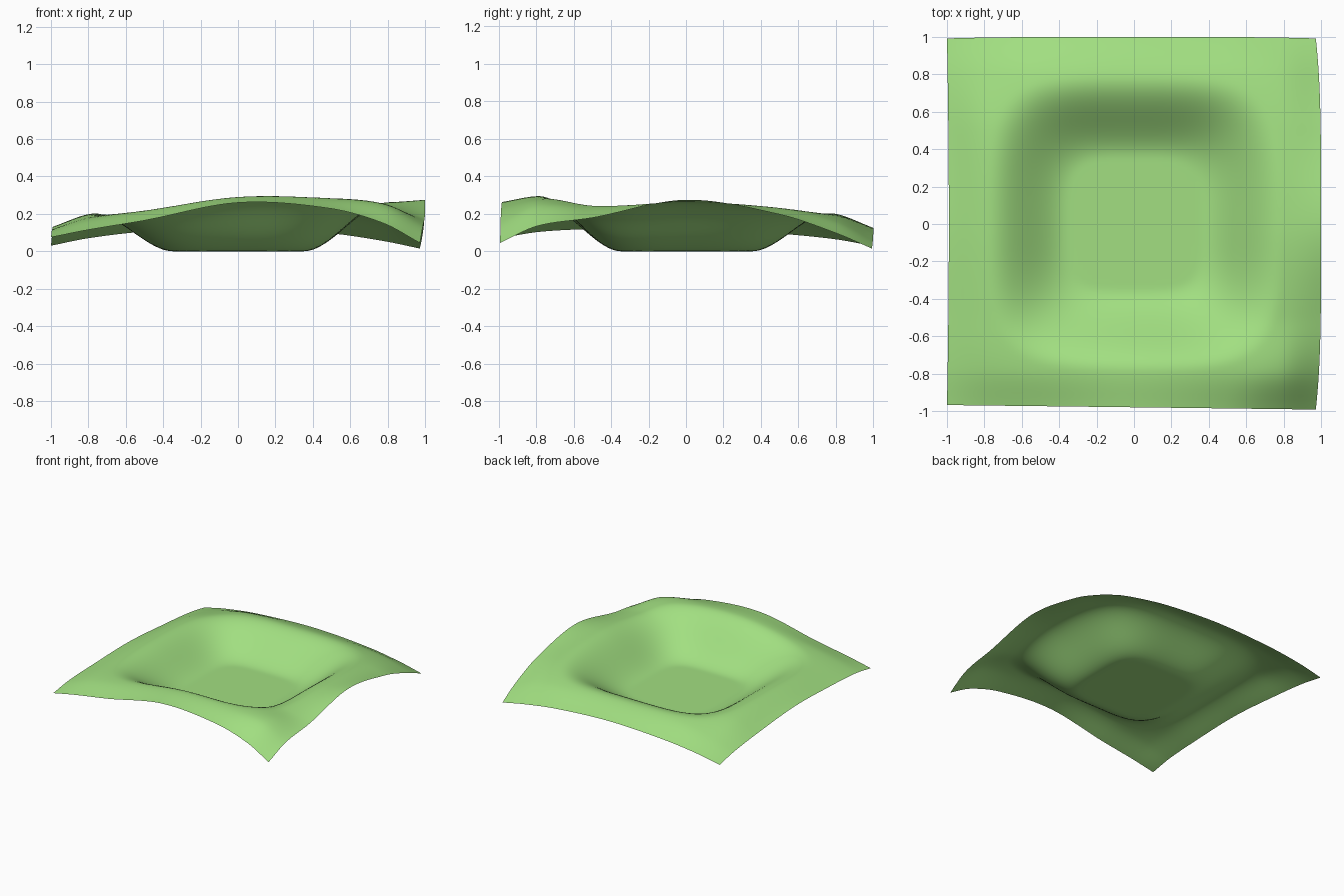
import bpy, bmesh

if "Cube" in bpy.data.objects:
    bpy.data.objects.remove(bpy.data.objects["Cube"])

# Heights of the draped rim on a coarse net (rows run front to back, columns left to right)
NODES = [-1, -0.8, -0.5, 0, 0.5, 0.8, 1]
RIM = [
    [.075, .115, .165, .260, .230, .150, .045],
    [.105, .165, .215, .290, .282, .245, .135],
    [.120, .185, .215, .270, .270, .235, .180],
    [.130, .200, .220, .250, .260, .262, .275],
    [.095, .185, .220, .230, .230, .230, .198],
    [.065, .130, .188, .200, .190, .160, .100],
    [.030, .070, .105, .125, .097, .055, .015],
]
STEPS = 80


def spline(values, t):
    """Smooth curve through values placed at NODES."""
    last = len(NODES) - 1
    i = max(k for k in range(last) if NODES[k] <= t)

    def slope(k):
        a, b = max(k - 1, 0), min(k + 1, last)
        return (values[b] - values[a]) / (NODES[b] - NODES[a])

    h = NODES[i + 1] - NODES[i]
    s = (t - NODES[i]) / h
    return ((2*s**3 - 3*s**2 + 1) * values[i] + (s**3 - 2*s**2 + s) * h * slope(i)
            + (3*s**2 - 2*s**3) * values[i + 1] + (s**3 - s**2) * h * slope(i + 1))


def wall(x, y):
    """0 on the flat floor, rising to 1 on the rounded-square rim."""
    r = (x**4 + y**4) ** 0.25
    s = min(max((r - 0.35) / 0.45, 0), 1)
    return s * s * (3 - 2 * s)


# Draped square cloth with a flat sunken middle
bm = bmesh.new()
bmesh.ops.create_grid(bm, x_segments=STEPS, y_segments=STEPS, size=1)
for v in bm.verts:
    x = min(max(v.co.x, -1), 1)
    y = min(max(v.co.y, -1), 1)
    z = wall(x, y) * spline([spline(row, x) for row in RIM], y)
    # Hanging edges pull slightly inward
    px = x * (1 - 0.028 * y**4) if x > 0 else x * (1 - 0.01 * (1 - y * y))
    py = y * (1 - 0.008 * x**4) if y > 0 else y * (0.98 + 0.012 * x)
    v.co = (px, py, z)

mesh = bpy.data.meshes.new("cloth")
bm.to_mesh(mesh)
bm.free()
mesh.shade_smooth()
cloth = bpy.data.objects.new("cloth", mesh)
bpy.context.collection.objects.link(cloth)

green = bpy.data.materials.new("green_fabric")
green.diffuse_color = (0.36, 0.74, 0.22, 1)
green.use_nodes = True
green.node_tree.nodes["Principled BSDF"].inputs["Base Color"].default_value = green.diffuse_color
mesh.materials.append(green)
